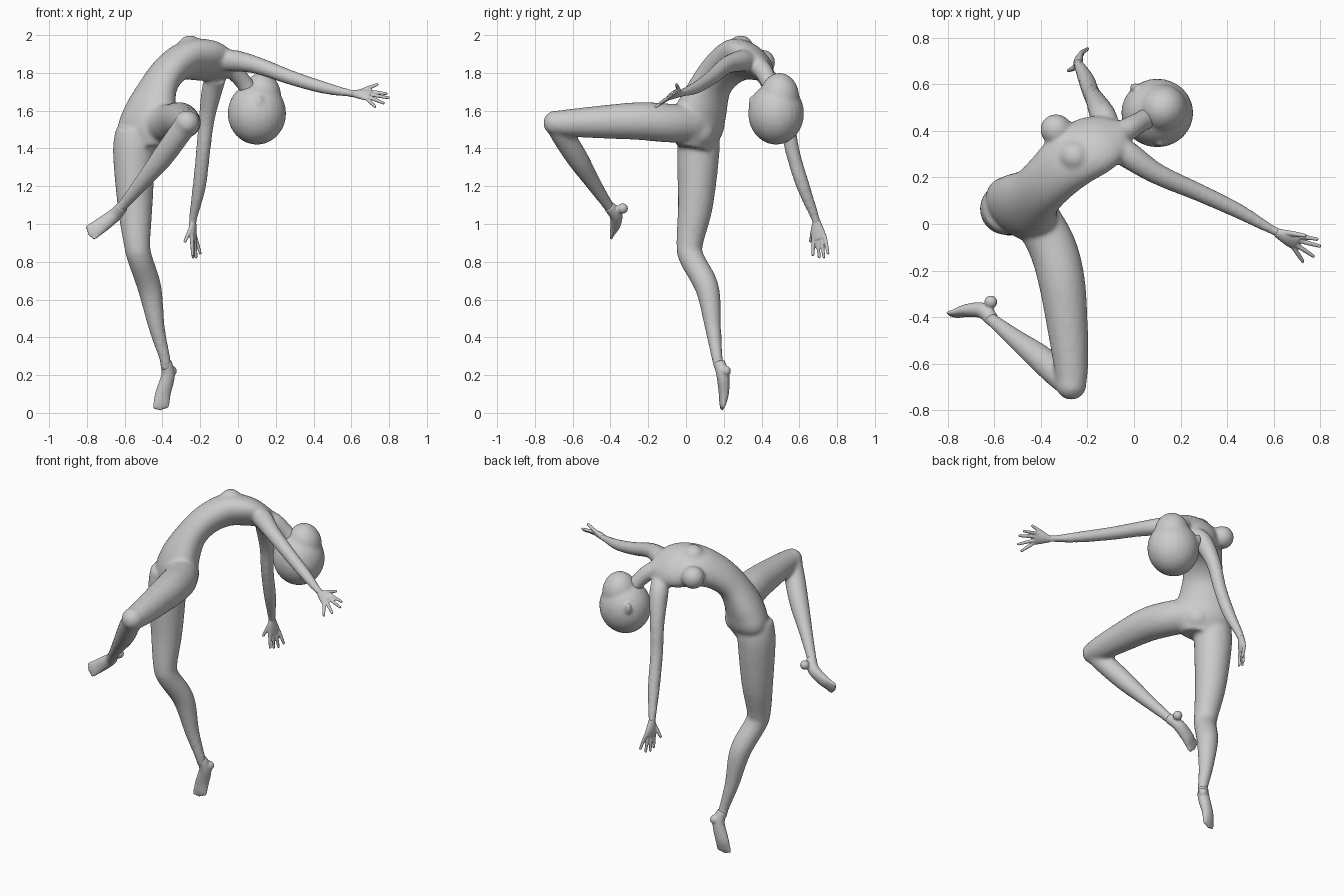
import bpy, bmesh, math
from mathutils import Vector, Matrix

V = Vector


def spline(rows, n=6):
    # smooth interpolation through rows of numbers
    out = []
    for i in range(len(rows) - 1):
        p = [rows[max(i - 1, 0)], rows[i], rows[i + 1], rows[min(i + 2, len(rows) - 1)]]
        for k in range(n):
            t = k / n
            out.append([0.5 * (2 * b + (c - a) * t + (2 * a - 5 * b + 4 * c - d) * t * t
                               + (3 * b - a - 3 * c + d) * t ** 3) for a, b, c, d in zip(*p)])
    return out + [list(rows[-1])]


def loft(bm, rows, side0=(1, 0, 0), side1=None, seg=24):
    # rows: x, y, z, half width along the side vector, half depth
    rows = [tuple(r) if len(r) == 5 else (*r, r[3]) for r in rows]
    st = spline(rows)
    s0, s1 = V(side0).normalized(), V(side1 or side0).normalized()
    rings = []
    for i, r in enumerate(st):
        c = V(r[:3])
        t = (V(st[min(i + 1, len(st) - 1)][:3]) - V(st[max(i - 1, 0)][:3])).normalized()
        s = s0.lerp(s1, i / (len(st) - 1))
        s = (s - t * s.dot(t)).normalized()
        d = t.cross(s)
        rings.append([bm.verts.new(c + s * (r[3] * math.cos(2 * math.pi * k / seg))
                                   + d * (r[4] * math.sin(2 * math.pi * k / seg))) for k in range(seg)])
    for a, b in zip(rings, rings[1:]):
        for k in range(seg):
            bm.faces.new((a[k], a[(k + 1) % seg], b[(k + 1) % seg], b[k]))
    bm.faces.new(rings[0][::-1])
    bm.faces.new(rings[-1])


def ball(bm, c, r, rot=0):
    r = (r, r, r) if isinstance(r, (int, float)) else r
    m = Matrix.Translation(c) @ Matrix.Rotation(rot, 4, 'Z') @ Matrix.Diagonal((*r, 1))
    bmesh.ops.create_uvsphere(bm, u_segments=24, v_segments=16, radius=1, matrix=m)


def digit(bm, a, b, r):
    # rounded tapering finger or toe
    a, b = V(a), V(b)
    m = a.lerp(b, 0.5)
    t = (b - a).normalized()
    side = t.orthogonal()
    loft(bm, [(*a, r), (*m, r * 0.95), (*b, r * 0.75)], side, seg=12)
    ball(bm, b, r * 0.75)


def finish(bm, name, voxel, smooth):
    bmesh.ops.recalc_face_normals(bm, faces=bm.faces)
    me = bpy.data.meshes.new(name)
    bm.to_mesh(me)
    bm.free()
    ob = bpy.data.objects.new(name, me)
    bpy.context.collection.objects.link(ob)
    r = ob.modifiers.new("blend", 'REMESH')
    r.mode = 'VOXEL'
    r.voxel_size = voxel
    r.use_smooth_shade = True
    s = ob.modifiers.new("soften", 'SMOOTH')
    s.factor = 0.5
    s.iterations = smooth


body = bmesh.new()
HIPS, SHOULDERS = (.84, -.45, .35), (.44, -.7, .57)

# torso, arching back from pelvis to neck base
loft(body, [(-.47, .04, 1.40, .11, .085), (-.475, .055, 1.50, .18, .115), (-.465, .08, 1.60, .16, .11),
            (-.42, .13, 1.73, .122, .09), (-.355, .20, 1.82, .122, .09), (-.27, .28, 1.87, .138, .095),
            (-.17, .34, 1.865, .145, .085), (-.09, .375, 1.84, .115, .065), (-.05, .395, 1.825, .06, .05)],
     HIPS, SHOULDERS, 32)
for c, r in (((-.255, .29, 1.932), .067), ((-.335, .405, 1.855), .068),
             ((-.53, .09, 1.46), .085), ((-.43, .07, 1.49), .085)):
    ball(body, c, r)

# neck
loft(body, [(-.10, .37, 1.84, .05), (-.03, .405, 1.815, .05), (.03, .44, 1.75, .045), (.09, .47, 1.66, .05)], (.4, -.9, 0))

# outstretched arm and hanging arm
loft(body, [(-.10, .34, 1.855, .05), (-.03, .30, 1.865, .058), (.10, .215, 1.84, .046), (.28, .135, 1.775, .039),
            (.45, .055, 1.723, .033), (.58, -.018, 1.695, .022), (.63, -.04, 1.69, .021)], (0, 0, 1))
loft(body, [(-.11, .42, 1.78, .05), (-.135, .47, 1.72, .056), (-.165, .53, 1.56, .043), (-.185, .565, 1.38, .038),
            (-.205, .62, 1.20, .036), (-.238, .685, 1.03, .023), (-.24, .69, .99, .022)])

# standing leg
loft(body, [(-.54, .065, 1.50, .105), (-.55, .065, 1.38, .112), (-.545, .05, 1.10, .093), (-.535, .02, .90, .071),
            (-.52, .03, .82, .066), (-.468, .112, .66, .063), (-.43, .143, .45, .043),
            (-.388, .165, .29, .03), (-.38, .18, .23, .03)])

# raised thigh, knee and shin
loft(body, [(-.42, .03, 1.53, .10), (-.35, -.10, 1.535, .103), (-.31, -.25, 1.545, .10), (-.285, -.45, 1.54, .087),
            (-.27, -.62, 1.535, .073), (-.27, -.69, 1.535, .064)])
ball(body, (-.27, -.69, 1.535), .066)
loft(body, [(-.27, -.69, 1.535, .06), (-.33, -.64, 1.45, .061), (-.41, -.57, 1.34, .057), (-.50, -.50, 1.23, .043),
            (-.60, -.42, 1.11, .03), (-.63, -.395, 1.075, .03)], (0, 1, 0))
finish(body, "body", .011, 8)

# head: skull, jaw, ears
head = bmesh.new()
ball(head, (.10, .477, 1.585), (.155, .148, .165))
ball(head, (.125, .495, 1.67), (.105, .105, .13), .5)
ball(head, (.115, .347, 1.645), (.022, .014, .035), .4)
ball(head, (.0, .59, 1.635), (.022, .014, .035), .4)
finish(head, "head", .01, 6)


def hand(name, wrist, palm, knuckles, side, tips, thumb):
    bm = bmesh.new()
    w, p, k = V(wrist), V(palm), V(knuckles)
    s = V(side).normalized()
    loft(bm, [(*w, .02, .018), (*p, .036, .019), (*k, .042, .014)], side)
    for i, t in enumerate(tips):
        digit(bm, k - (k - w) * .12 + s * (.032 - i * .0213), t, .0105)
    digit(bm, w.lerp(p, .6) + s * .02, thumb, .0115)
    finish(bm, name, .0045, 2)


hand("outstretched_hand", (.61, -.035, 1.69), (.66, -.06, 1.687), (.70, -.08, 1.68), (.15, .75, .6),
     [(.785, -.065, 1.69), (.797, -.095, 1.668), (.77, -.138, 1.64), (.725, -.16, 1.622)], (.735, -.05, 1.738))
hand("hanging_hand", (-.24, .69, 1.02), (-.24, .697, .965), (-.235, .707, .92), (-.3, -.95, 0),
     [(-.24, .672, .837), (-.238, .705, .825), (-.222, .73, .825), (-.20, .752, .845)], (-.28, .66, .91))


def foot(name, rows, heel, side, toe_dir):
    bm = bmesh.new()
    loft(bm, rows, side)
    ball(bm, heel, .028)
    end, s, d = V(rows[-2][:3]), V(side).normalized(), V(toe_dir).normalized()
    for i in range(5):
        a = end + s * (i - 2) * .017
        digit(bm, a, a + d * (.036 - abs(i - 2) * .005), .0105)
    finish(bm, name, .006, 3)


foot("standing_foot", [(-.382, .175, .27, .03, .03), (-.37, .195, .20, .036, .034), (-.395, .20, .11, .041, .027),
                       (-.405, .195, .055, .042, .018), (-.408, .192, .03, .034, .011)],
     (-.352, .21, .222), (1, .2, .1), (-.1, -.1, -1))
foot("raised_foot", [(-.61, -.41, 1.095, .03, .03), (-.65, -.372, 1.05, .036, .034), (-.715, -.372, 1.0, .041, .027),
                     (-.76, -.385, .968, .042, .017), (-.78, -.39, .955, .034, .011)],
     (-.615, -.335, 1.082), (-.5, .2, .8), (-.82, -.15, -.55))
